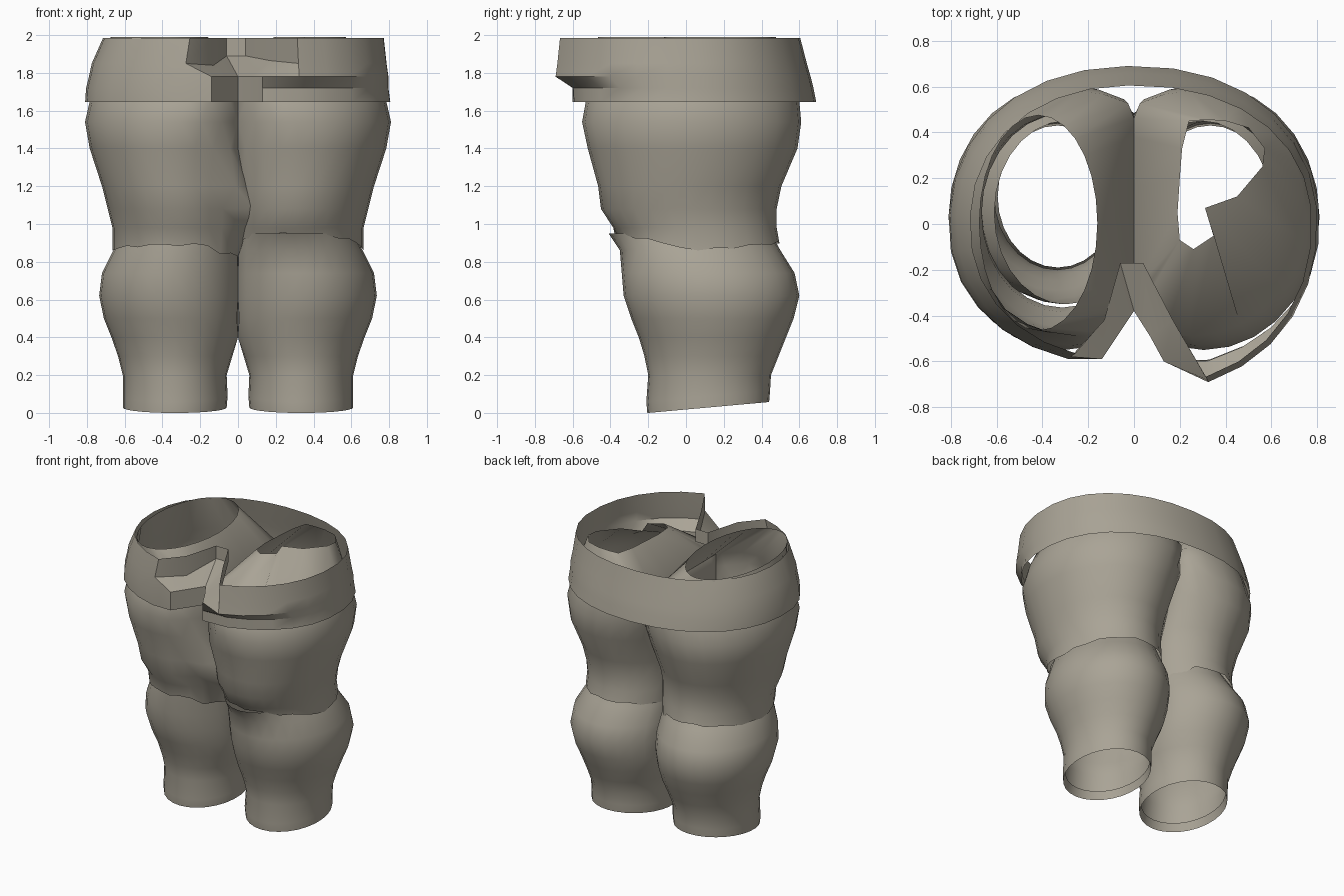
import bpy
import bmesh
from math import cos, sin, pi, radians, copysign

SEGMENTS = 28

cube = bpy.data.objects.get("Cube")
if cube:
    bpy.data.objects.remove(cube, do_unlink=True)

# One cloth colour
cloth = bpy.data.materials.new("warm_grey_cloth")
cloth.use_nodes = True
colour = (0.40, 0.37, 0.305, 1)
cloth.diffuse_color = colour
shader = next(n for n in cloth.node_tree.nodes if n.type == "BSDF_PRINCIPLED")
shader.inputs["Base Color"].default_value = colour
shader.inputs["Roughness"].default_value = 0.8


def loft(name, rings, flip=False, angle=50):
    """Skin closed rings of equal length into one open sheet."""
    bm = bmesh.new()
    rows = [[bm.verts.new(point) for point in ring] for ring in rings]
    for low, high in zip(rows, rows[1:]):
        count = len(low)
        for i in range(count):
            j = (i + 1) % count
            bm.faces.new((low[i], low[j], high[j], high[i]))
    # Merge neighbouring points that coincide
    bmesh.ops.remove_doubles(bm, verts=bm.verts, dist=0.0005)
    if flip:
        bmesh.ops.reverse_faces(bm, faces=bm.faces)
    mesh = bpy.data.meshes.new(name)
    bm.to_mesh(mesh)
    bm.free()
    mesh.materials.append(cloth)
    obj = bpy.data.objects.new(name, mesh)
    bpy.context.collection.objects.link(obj)
    bpy.ops.object.select_all(action="DESELECT")
    obj.select_set(True)
    bpy.context.view_layer.objects.active = obj
    bpy.ops.object.shade_smooth_by_angle(angle=radians(angle))
    return obj


def leg_ring(side, z, outer, inner, front, back):
    """Oval section, cut flat where the two legs press together."""
    ring = []
    for i in range(SEGMENTS):
        a = 2 * pi * i / SEGMENTS
        x = (outer + inner) / 2 + (outer - inner) / 2 * cos(a)
        y = (front + back) / 2 + (back - front) / 2 * sin(a)
        ring.append([side * max(x, 0), y, z])
    return ring


# Sections: height, outer x, inner x, front y, back y
LOWER = [
    (0.06, 0.595, 0.07, -0.19, 0.43),
    (0.00, 0.61, 0.06, -0.205, 0.44),
    (0.06, 0.61, 0.055, -0.21, 0.445),
    (0.20, 0.61, 0.06, -0.20, 0.45),
    (0.30, 0.635, 0.03, -0.22, 0.49),
    (0.40, 0.67, -0.01, -0.25, 0.53),
    (0.50, 0.71, -0.03, -0.29, 0.57),
    (0.62, 0.735, -0.04, -0.33, 0.60),
    (0.74, 0.72, -0.04, -0.34, 0.575),
    (0.86, 0.66, -0.03, -0.35, 0.50),
    (0.95, 0.61, -0.02, -0.35, 0.45),
]
THIGH = [
    (0.86, 0.665, -0.04, -0.365, 0.495),
    (0.98, 0.665, -0.05, -0.385, 0.48),
    (1.08, 0.69, -0.06, -0.45, 0.48),
    (1.20, 0.72, -0.08, -0.465, 0.505),
    (1.40, 0.785, -0.13, -0.52, 0.59),
    (1.54, 0.81, -0.20, -0.55, 0.61),
    (1.65, 0.785, -0.25, -0.53, 0.60),
    (1.74, 0.75, -0.26, -0.49, 0.58),
]
# Notched outline of the left thigh's top opening
LEFT_RIM = [
    (0.56, 0.25), (0.57, 0.33), (0.50, 0.42), (0.40, 0.45), (0.32, 0.455),
    (0.24, 0.45), (0.21, 0.33), (0.20, 0.20), (0.19, 0.05), (0.20, -0.07),
    (0.26, -0.11), (0.35, -0.05), (0.31, 0.07), (0.45, 0.12),
]

for side, word in ((1, "left"), (-1, "right")):
    leans = [-sin(2 * pi * i / SEGMENTS) for i in range(SEGMENTS)]

    # Lower leg with a turned-in, tilted hem; the left one flares at the knee
    lower = [leg_ring(side, *s) for s in LOWER]
    for ring in lower[:3]:
        for p in ring:
            p[2] += 0.09 * (p[1] + 0.2)
    if side > 0:
        for p, lean in zip(lower[-1], leans):
            p[1] -= 0.06 * max(0, lean) ** 2
    loft(word + "_lower_leg", lower, side < 0)

    # Thigh with a wavy lower edge over the knee
    thigh = [leg_ring(side, *s) for s in THIGH]
    for i, (p, lean) in enumerate(zip(thigh[0], leans)):
        wave = 0.007 * sin(i * 2.3)
        front_rise = 0.09 if side > 0 else 0.03
        p[2] += wave + front_rise * max(0, lean) + 0.04 * max(0, -lean)
        if side < 0 and p[0] > -0.12:
            p[2] -= 0.04
    # Both thighs tuck in behind the fly
    for ring in thigh[-3:]:
        for p in ring:
            p[1] = max(p[1], -0.35 - 1.1 * abs(p[0]))
    # The right thigh overlaps the left with a small front fold
    if side < 0:
        for ring, push in zip(thigh[1:4], (0.06, 0.10, 0.06)):
            for p in ring:
                if p[1] < -0.1 and p[0] > -0.08:
                    p[0] += push
                    p[1] -= push / 2

    # Top folds inward to a raised opening
    if side > 0:
        rim = [(*LEFT_RIM[i // 2], 1.99) for i in range(SEGMENTS)]
    else:
        rim = leg_ring(side, 1.99, 0.675, 0.16, -0.465, 0.475)
    loft(word + "_thigh", thigh + [rim], side < 0)


def band_ring(z, left, right, back, front_left, front_right):
    """Round part of the waistband, from the left end round to the right."""
    ring = []
    steps = 26
    for i in range(steps + 1):
        a = radians(-68 + (251 + 68) * i / steps)
        c, s = cos(a), sin(a)
        reach_x = left if c > 0 else right
        reach_y = back if s > 0 else front_left if c > 0 else front_right
        x = copysign(abs(c) ** 0.92, c) * reach_x
        y = copysign(abs(s) ** 0.92, s) * reach_y
        ring.append((x, y, z))
    return ring


# Fly: a shallow lower notch, a sloped ledge and a deeper upper notch
def lower_notch(z):
    return [(-0.14, -0.59, z), (0, -0.38, z), (0.07, -0.49, z), (0.13, -0.60, z)]


def upper_notch(z, rise):
    return [(-0.13, -0.42, z), (-0.06, -0.17, z + rise),
            (0.04, -0.17, z + rise), (0.17, -0.42, z + rise / 2)]


hem = band_ring(1.645, 0.81, 0.81, 0.69, 0.635, 0.62)
tuck = band_ring(1.72, 0.80, 0.805, 0.675, 0.64, 0.62)
edge = band_ring(1.78, 0.80, 0.79, 0.66, 0.74, 0.615)
ledge = band_ring(1.85, 0.79, 0.775, 0.64, 0.73, 0.61)
top = band_ring(1.985, 0.775, 0.715, 0.605, 0.715, 0.595)
# The right end of the ledge starts higher
edge[-1] = ledge[-1]
loft("waistband", [
    hem + lower_notch(1.645),
    tuck + lower_notch(1.72),
    edge + lower_notch(1.78),
    ledge + upper_notch(1.84, 0.05),
    top + upper_notch(1.985, 0),
], angle=30)
